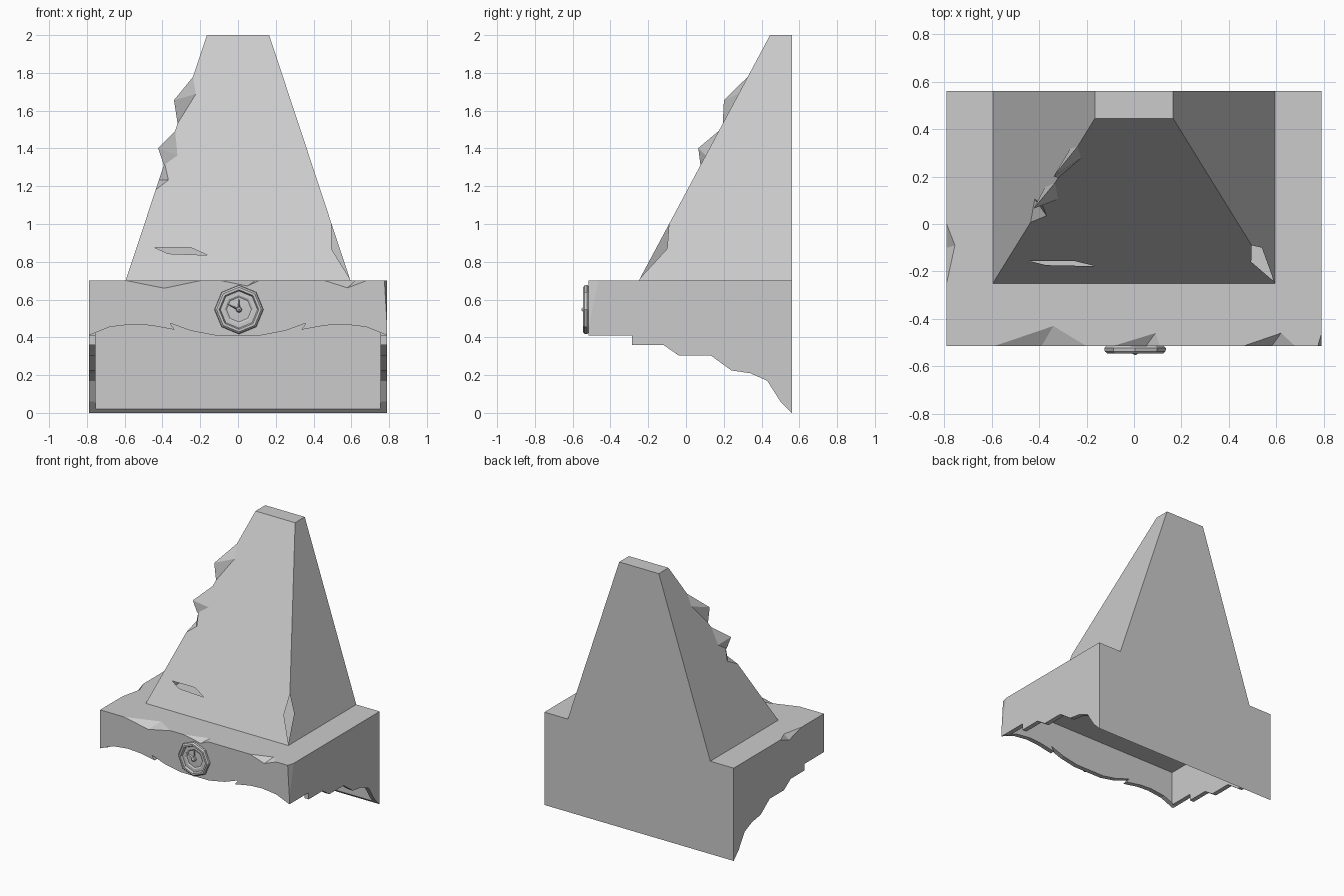
import bpy, bmesh, math
from mathutils import Vector

if "Cube" in bpy.data.objects:
    bpy.data.objects.remove(bpy.data.objects["Cube"])

stone = bpy.data.materials.new("grey stone")
stone.use_nodes = True
stone.diffuse_color = (0.6, 0.6, 0.6, 1)
stone.node_tree.nodes["Principled BSDF"].inputs["Base Color"].default_value = (0.6, 0.6, 0.6, 1)


def make(name, bm):
    bmesh.ops.recalc_face_normals(bm, faces=bm.faces)
    mesh = bpy.data.meshes.new(name)
    bm.to_mesh(mesh)
    bm.free()
    mesh.materials.append(stone)
    obj = bpy.data.objects.new(name, mesh)
    bpy.context.collection.objects.link(obj)
    return obj


def prism(name, points, offset):
    bm = bmesh.new()
    face = bm.faces.new([bm.verts.new(p) for p in points])
    ext = bmesh.ops.extrude_face_region(bm, geom=[face], use_keep_orig=True)
    bmesh.ops.translate(bm, vec=offset,
                        verts=[v for v in ext["geom"] if isinstance(v, bmesh.types.BMVert)])
    return make(name, bm)


def hull(name, points):
    bm = bmesh.new()
    for p in points:
        bm.verts.new(p)
    bmesh.ops.convex_hull(bm, input=bm.verts)
    return make(name, bm)


def cut(obj, cutter):
    mod = obj.modifiers.new("cut", 'BOOLEAN')
    mod.operation = 'DIFFERENCE'
    mod.solver = 'EXACT'
    mod.object = cutter
    cutter.hide_render = True
    bpy.context.view_layer.update()
    mesh = bpy.data.meshes.new_from_object(
        obj.evaluated_get(bpy.context.evaluated_depsgraph_get()))
    obj.modifiers.clear()
    obj.data = mesh
    bpy.data.objects.remove(cutter)


def chip(obj, a, b, p, q, outward):
    """Knock a wedge off the edge a-b, reaching p and q on the two faces."""
    a, b = Vector(a), Vector(b)
    cut(obj, hull("chip", [a, b, p, q, (a + b) / 2 + Vector(outward)]))


W, FRONT, BACK, TOP, WALL = 0.79, -0.515, 0.56, 0.70, 0.035

# Mantel: stepped side outline, hollow beneath
side = [(FRONT, TOP), (FRONT, .41), (-.285, .41), (-.285, .36), (-.12, .36), (-.04, .305),
        (.13, .305), (.24, .225), (.34, .21), (.43, .17), (.5, .06), (BACK, 0), (BACK, TOP)]
mantel = prism("mantel", [(-W, y, z) for y, z in side], (2 * W, 0, 0))
inner = W - WALL
cut(mantel, hull("cavity", [(x, y, z) for x in (-inner, inner)
                            for y in (FRONT + WALL, BACK - .02) for z in (-.5, .672)]))

# Wavy lower edge of the mantel front
half = [(.12, .41), (.25, .435), (.36, .475), (.335, .44), (.46, .463), (.56, .469),
        (.68, .455), (.8, .406)]
wave = [(-x, z) for x, z in reversed(half)] + [(0, .405)] + half
arch = [(-.8, .2)] + wave + [(.8, .2)]
cut(mantel, prism("arch", [(x, -.6, z) for x, z in arch], (0, .6 + FRONT + WALL + .002, 0)))

# Chips along the top edge of the mantel: start, end, top point, front point
for x1, x2, px, py, qx, qz in [(-.59, -.2, -.34, -.43, -.39, .66),
                               (-.09, .11, .09, -.46, .05, .672),
                               (.46, .68, .62, -.46, .58, .662)]:
    chip(mantel, (x1, FRONT, TOP), (x2, FRONT, TOP), (px, py, TOP), (qx, FRONT, qz),
         (0, -.05, .05))
chip(mantel, (-W, -.25, TOP), (-W, 0, TOP), (-.755, -.09, TOP), (-W, -.1, .66), (-.05, 0, .05))
chip(mantel, (W, FRONT, TOP), (W, FRONT, .45), (.775, FRONT, TOP), (W, -.465, TOP),
     (.05, -.05, .1))

# Hood: tapering block with a flush back
BX, BY, TX, TY, H = .595, -.25, .165, .445, 2.0
hood = hull("hood", [(sx * x, y, z) for sx in (-1, 1)
                     for x, y0, z in ((BX, BY, TOP), (TX, TY, H)) for y in (y0, BACK)])


def slope(s, t, dx=0, dy=0):
    """Point on a front corner edge of the hood, inset along x or y."""
    return Vector((s * (BX + (TX - BX) * t - dx), BY + (TY - BY) * t + dy, TOP + (H - TOP) * t))


# Chips on the hood corners: side, start, end, deepest height, insets
for s, t1, t2, tm, dx, dy in [(-1, .37, .48, .41, .05, .07), (-1, .47, .61, .51, .055, .05),
                              (-1, .64, .83, .76, .045, .04), (1, .46, .66, .57, .04, .05),
                              (1, .01, .23, .13, .045, .06)]:
    chip(hood, slope(s, t1), slope(s, t2), slope(s, tm, dx), slope(s, tm, 0, dy),
         (s * .06, -.06, 0))

# Gash across the lower front of the hood
gash = [(-.44, .875), (-.25, .875), (-.16, .835), (-.37, .843)]
lean = (TY - BY) / (H - TOP)
outline = [Vector((x, BY + (z - TOP) * lean, z)) for x, z in gash]
mid = sum(outline, Vector()) / len(outline)
cut(hood, hull("gash", outline + [mid + Vector((0, .03, 0)), mid + Vector((0, -.06, .03))]))

# Medallion: eight-sided rim, sunken dish and raised centre
rings = [(.122, 0), (.13, .008), (.128, .022), (.118, .031), (.105, .031), (.098, .014),
         (.076, .014), (.066, .008), (.016, .010), (.013, .03), (.003, .038)]
bm = bmesh.new()
loops = []
for r, d in rings:
    loops.append([bm.verts.new((.005 + r * math.cos(i * math.pi / 4), FRONT - d,
                                .547 + r * math.sin(i * math.pi / 4))) for i in range(8)])
for low, high in zip(loops, loops[1:]):
    for i in range(8):
        j = (i + 1) % 8
        bm.faces.new((low[i], low[j], high[j], high[i]))
bm.faces.new(loops[0])
bm.faces.new(loops[-1])
make("medallion", bm)

# Two slim pointers on the medallion
for name, angle, length in (("upright_pointer", 90, .065), ("slanted_pointer", 155, .075)):
    a = math.radians(angle)
    along = Vector((math.cos(a), 0, math.sin(a)))
    across = Vector((-along.z, 0, along.x)) * .007
    base = Vector((.005, FRONT - .006, .547))
    hull(name, [base + across, base - across, base + along * length,
                base + Vector((0, -.016, 0)), base + along * length + Vector((0, -.01, 0))])
